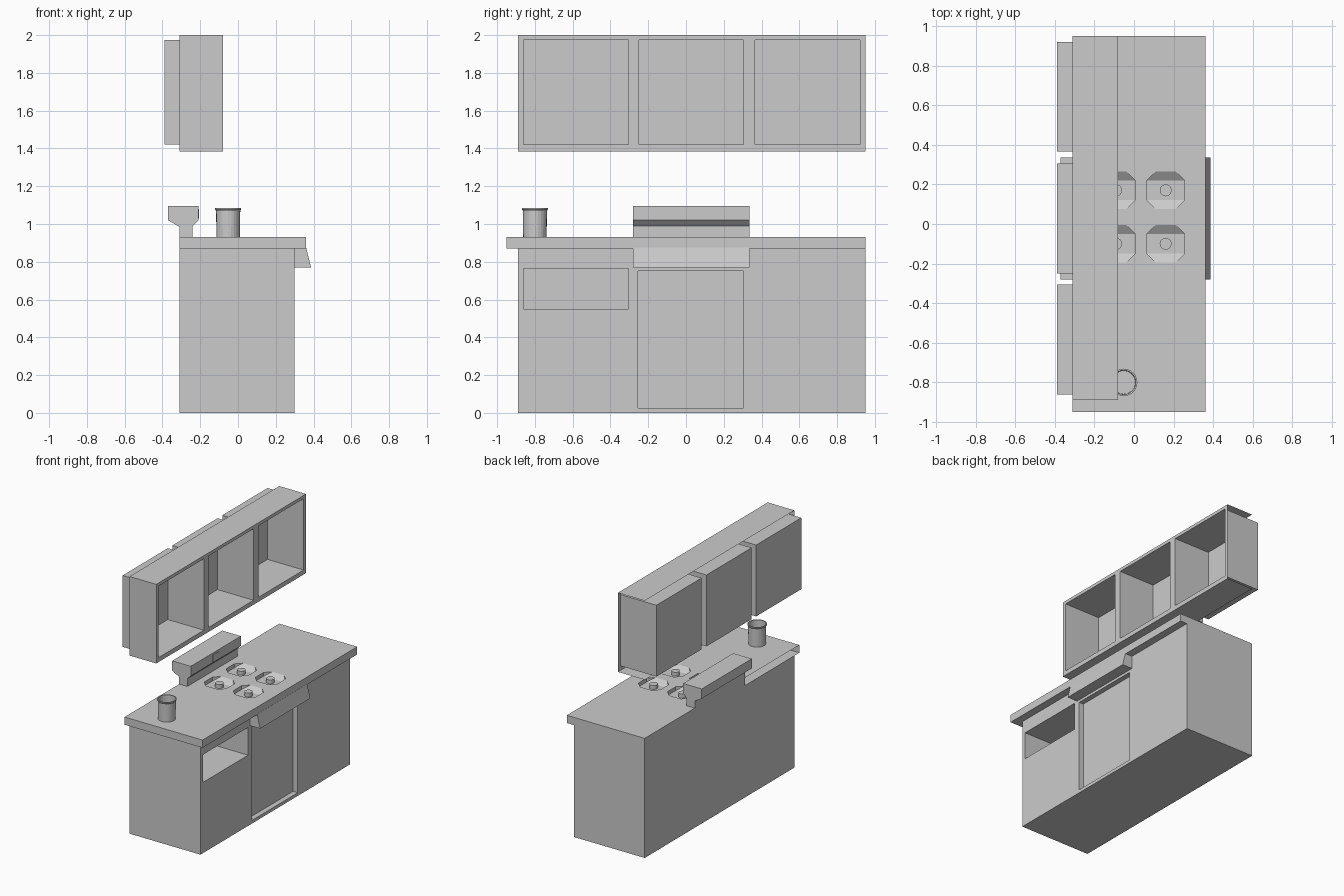
import bpy, bmesh, math
from mathutils import Vector

if "Cube" in bpy.data.objects:
    bpy.data.objects.remove(bpy.data.objects["Cube"], do_unlink=True)

grey = bpy.data.materials.new("plain_grey")
grey.use_nodes = True
grey.diffuse_color = (0.6, 0.6, 0.6, 1)
grey.node_tree.nodes["Principled BSDF"].inputs["Base Color"].default_value = (0.6, 0.6, 0.6, 1)


def finish(name, bm, fix=True):
    if fix:
        bmesh.ops.recalc_face_normals(bm, faces=bm.faces)
    mesh = bpy.data.meshes.new(name)
    bm.to_mesh(mesh)
    bm.free()
    mesh.materials.append(grey)
    obj = bpy.data.objects.new(name, mesh)
    bpy.context.collection.objects.link(obj)
    return obj


def add_box(bm, x, y, z):
    verts = bmesh.ops.create_cube(bm, size=1)["verts"]
    for v in verts:
        v.co = Vector(r[0] if c < 0 else r[1] for c, r in zip(v.co, (x, y, z)))
    return verts


def box(name, x, y, z):
    bm = bmesh.new()
    add_box(bm, x, y, z)
    return finish(name, bm)


def extrude_y(name, profile, y0, y1):
    """Closed prism from an (x, z) profile."""
    bm = bmesh.new()
    face = bm.faces.new([bm.verts.new((x, y0, z)) for x, z in profile])
    out = bmesh.ops.extrude_face_region(bm, geom=[face])["geom"]
    moved = [g for g in out if isinstance(g, bmesh.types.BMVert)]
    bmesh.ops.translate(bm, verts=moved, vec=(0, y1 - y0, 0))
    return finish(name, bm)


def cut(obj, cutters):
    for c in cutters:
        c.hide_render = True
        mod = obj.modifiers.new("cut", 'BOOLEAN')
        mod.operation, mod.solver, mod.object = 'DIFFERENCE', 'EXACT', c
        bpy.context.view_layer.objects.active = obj
        bpy.ops.object.modifier_apply(modifier=mod.name)
        bpy.data.objects.remove(c, do_unlink=True)


# Base cabinet with an open shelf and a shallow oven recess
base = box("base_cabinet", (-0.31, 0.30), (-0.89, 0.95), (0, 0.87))
cut(base, [
    box("shelf_cutter", (-0.05, 0.5), (-0.86, -0.305), (0.55, 0.765)),
    box("oven_cutter", (0.26, 0.5), (-0.255, 0.305), (0.025, 0.75)),
])

# Countertop
top = extrude_y("countertop", [(-0.31, 0.87), (0.36, 0.87), (0.36, 0.93), (-0.31, 0.93)],
                -0.95, 0.95)

# Four burner wells with two sloped sides, each with a round burner
TOP, DEEP, R, S = 0.93, 0.03, 0.095, 0.05


def well_cutter(cx, cy):
    bm = bmesh.new()
    corners = [(S, R), (R, S), (R, -S), (S, -R), (-S, -R), (-R, -S), (-R, S), (-S, R)]
    for x, y in corners:
        for z in (TOP, TOP + 0.05):
            bm.verts.new((cx + x, cy + y, z))
    for x in (-R, R):
        for y in (-S, S):
            bm.verts.new((cx + x, cy + y, TOP - DEEP))
    bmesh.ops.convex_hull(bm, input=bm.verts)
    return finish("well_cutter", bm)


spots = [(x, y) for x in (0.16, -0.09) for y in (0.17, -0.10)]
cut(top, [well_cutter(x, y) for x, y in spots])

# Open the rear edge of the countertop beside the control panel
bm = bmesh.new()
bm.from_mesh(top.data)
bmesh.ops.bisect_plane(bm, geom=bm.verts[:] + bm.edges[:] + bm.faces[:],
                       plane_co=(0, -0.28, 0), plane_no=(0, 1, 0))
rear = [f for f in bm.faces if f.normal.x < -0.9
        and f.calc_center_median().x < -0.3 and f.calc_center_median().y < -0.28]
bmesh.ops.delete(bm, geom=rear, context='FACES_ONLY')
bm.to_mesh(top.data)
bm.free()

for i, (x, y) in enumerate(spots):
    bm = bmesh.new()
    bmesh.ops.create_cone(bm, cap_ends=True, segments=16, radius1=0.03, radius2=0.03, depth=DEEP)
    bmesh.ops.translate(bm, verts=bm.verts, vec=(x, y, TOP - DEEP / 2))
    finish(f"burner_{i + 1}", bm)

# Slanted oven control apron under the counter edge
extrude_y("oven_apron", [(0.30, 0.875), (0.361, 0.875), (0.387, 0.77), (0.30, 0.77)], -0.28, 0.335)

# Raised rear control panel and its small display
extrude_y("control_panel", [
    (-0.31, 0.93), (-0.24, 0.93), (-0.24, 0.99), (-0.21, 1.02),
    (-0.21, 1.095), (-0.37, 1.095), (-0.37, 1.02), (-0.31, 0.985)], -0.28, 0.335)
box("panel_display", (-0.212, -0.206), (-0.015, 0.065), (1.03, 1.08))

# Wall cabinet: an open-backed shell with three deep compartments
wall = box("wall_cabinet", (-0.45, -0.08), (-0.89, 0.95), (1.385, 2))
bays = [(-0.86, -0.305), (-0.25, 0.305), (0.365, 0.92)]
cut(wall, [box("bay_cutter", (-0.39, 0.1), y, (1.42, 1.975)) for y in bays])
bm = bmesh.new()
bm.from_mesh(wall.data)
ends = [f for f in bm.faces if f.calc_center_median().x < -0.44
        or f.calc_center_median().y > 0.94]
bmesh.ops.delete(bm, geom=ends, context='FACES_ONLY')
for v in bm.verts:
    if v.co.x < -0.44:
        v.co.x = -0.31
bm.to_mesh(wall.data)
bm.free()

# Hollow mug with a thin lip, turned from a profile
bm = bmesh.new()
outline = [(0, 0.93), (0.062, 0.93), (0.064, 1.07), (0.069, 1.077),
           (0.069, 1.086), (0.061, 1.086), (0.058, 0.945), (0, 0.945)]
pts = [bm.verts.new((r, 0, z)) for r, z in outline]
edges = [bm.edges.new(pair) for pair in zip(pts, pts[1:])]
bmesh.ops.spin(bm, geom=pts + edges, cent=(0, 0, 0), axis=(0, 0, 1),
               angle=math.tau, steps=24, use_merge=True)
bmesh.ops.remove_doubles(bm, verts=bm.verts, dist=0.0005)
bmesh.ops.translate(bm, verts=bm.verts, vec=(-0.052, -0.80, 0))
finish("mug", bm)
